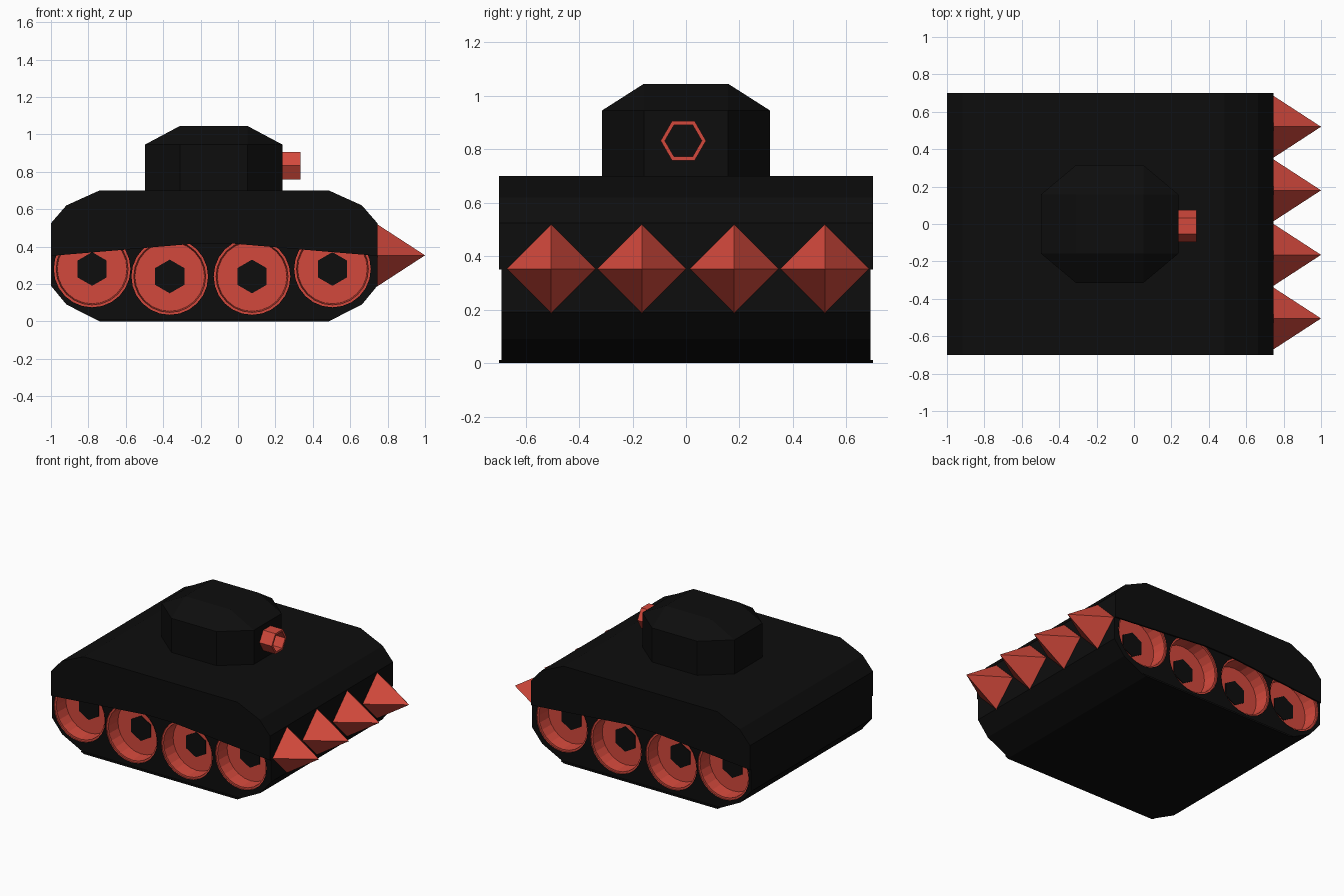
import bpy, bmesh, math
from mathutils import Vector

if "Cube" in bpy.data.objects:
    bpy.data.objects.remove(bpy.data.objects["Cube"], do_unlink=True)


def make_material(name, rgb):
    mat = bpy.data.materials.new(name)
    mat.use_nodes = True
    mat.diffuse_color = (*rgb, 1)
    mat.node_tree.nodes["Principled BSDF"].inputs["Base Color"].default_value = (*rgb, 1)
    return mat


BLACK = make_material("matte black", (0.004, 0.004, 0.004))
RED = make_material("coral red", (0.65, 0.066, 0.045))


def finish(bm, name, *mats, index=0):
    """Turn a bmesh into an object with the given materials."""
    bmesh.ops.recalc_face_normals(bm, faces=bm.faces)
    for f in bm.faces:
        f.material_index = index
    mesh = bpy.data.meshes.new(name)
    bm.to_mesh(mesh)
    bm.free()
    for m in mats:
        mesh.materials.append(m)
    obj = bpy.data.objects.new(name, mesh)
    bpy.context.collection.objects.link(obj)
    return obj


def prism(bm, outline, y0, y1):
    """Extrude an x-z outline from y0 to y1."""
    face = bm.faces.new([bm.verts.new((x, y0, z)) for x, z in outline])
    out = bmesh.ops.extrude_face_region(bm, geom=[face])["geom"]
    verts = [v for v in out if isinstance(v, bmesh.types.BMVert)]
    bmesh.ops.translate(bm, vec=(0, y1 - y0, 0), verts=verts)


def ring(cx, cz, radius, sides, phase=0.0):
    step = math.tau / sides
    return [(cx + radius * math.cos(phase + i * step),
             cz + radius * math.sin(phase + i * step)) for i in range(sides)]


def bridge(bm, loops, closed=False):
    """Skin consecutive vertex loops; cap the ends unless closed."""
    pairs = list(zip(loops, loops[1:]))
    if closed:
        pairs.append((loops[-1], loops[0]))
    else:
        bm.faces.new(loops[0])
        bm.faces.new(loops[-1])
    for a, b in pairs:
        for i in range(len(a)):
            j = (i + 1) % len(a)
            bm.faces.new((a[i], a[j], b[j], b[i]))


MID = -0.1275     # middle of the hull along x
SIDE = 0.69       # hull side plane
WHEELS = [(-0.78, 0.28), (-0.365, 0.24), (0.075, 0.24), (0.505, 0.28)]

# Hull: extruded profile with chamfered ends
half_top = [(0.6125, 0.70), (0.79, 0.62), (0.8725, 0.525)]
half_low = [(0.8725, 0.19), (0.79, 0.09), (0.6125, 0.0)]
right = half_top + half_low
profile = [(MID + x, z) for x, z in right] + [(MID - x, z) for x, z in reversed(right)]
bm = bmesh.new()
prism(bm, profile, -SIDE, SIDE)
hull = finish(bm, "hull", BLACK, RED)

# Wheel dishes: stepped recesses carved into both sides of the hull
bm = bmesh.new()
for side in (-1, 1):
    for cx, cz in WHEELS:
        steps = [(0.73, 0.205), (0.68, 0.205), (0.68, 0.192), (0.58, 0.186)]
        bridge(bm, [[bm.verts.new((x, side * y, z)) for x, z in ring(cx, cz, r, 24)]
                    for y, r in steps])
cutter = finish(bm, "wheel_dish_cutter", BLACK, RED, index=1)
cutter.hide_render = True
cut = hull.modifiers.new("wheel_dishes", 'BOOLEAN')
cut.operation = 'DIFFERENCE'
cut.solver = 'EXACT'
cut.object = cutter
bpy.context.view_layer.objects.active = hull
bpy.ops.object.modifier_apply(modifier=cut.name)
bpy.data.objects.remove(cutter, do_unlink=True)

# Wheel hubs: thin hexagonal plates at the bottom of each dish
bm = bmesh.new()
for side in (-1, 1):
    for cx, cz in WHEELS:
        prism(bm, ring(cx, cz, 0.09, 6, math.pi / 2), side * 0.578, side * 0.586)
finish(bm, "wheel_hubs", BLACK)

# Side skirts: thin plates with an arched lower edge
arch = [(-0.8725, 0.35), (-0.48, 0.383), (-0.11, 0.415),
        (0.11, 0.415), (0.48, 0.383), (0.8725, 0.35)]
outline = [(MID + x, z) for x, z in
           arch + list(reversed(half_top)) + [(-x, z) for x, z in half_top]]
for side, label in ((-1, "front"), (1, "back")):
    bm = bmesh.new()
    prism(bm, outline, side * (SIDE - 0.001), side * 0.70)
    finish(bm, label + "_skirt", BLACK)

# Lower lips along the bottom edges of the hull
bm = bmesh.new()
for side in (-1, 1):
    lip = [(MID - 0.6125, 0), (MID + 0.6125, 0), (MID + 0.635, 0.012), (MID - 0.635, 0.012)]
    prism(bm, lip, side * (SIDE - 0.001), side * 0.70)
finish(bm, "bottom_lips", BLACK)

# Turret: box with chamfered corners and top
hx, hy, tx, ty = 0.3675, 0.315, 0.18, 0.158
bm = bmesh.new()
for sx in (-1, 1):
    for sy in (-1, 1):
        bm.verts.new((sx * tx, sy * ty, 1.045))
        for z in (0.69, 0.945):
            bm.verts.new((sx * hx, sy * ty, z))
            bm.verts.new((sx * tx, sy * hy, z))
bmesh.ops.convex_hull(bm, input=bm.verts)
bmesh.ops.dissolve_limit(bm, angle_limit=0.02, verts=bm.verts, edges=bm.edges)
bmesh.ops.translate(bm, vec=(-0.13, 0, 0), verts=bm.verts)
finish(bm, "turret", BLACK)

# Gun barrel: short open hexagonal tube
bm = bmesh.new()
bridge(bm, [[bm.verts.new((x, y, z)) for y, z in ring(-0.01, 0.832, r, 6)]
            for x, r in ((0.23, 0.085), (0.335, 0.085), (0.335, 0.069), (0.23, 0.069))],
       closed=True)
finish(bm, "gun_barrel", RED)

# Spikes: row of four-sided pyramids on the end plate
for n, y in enumerate((-0.505, -0.165, 0.18, 0.52), 1):
    bm = bmesh.new()
    base = [bm.verts.new((0.74, y + dy, z)) for dy, z in ring(0, 0.353, 0.169, 4)]
    tip = bm.verts.new(Vector((1.0, y, 0.353)))
    bm.faces.new(base)
    for i in range(4):
        bm.faces.new((base[i], base[(i + 1) % 4], tip))
    finish(bm, "spike_%d" % n, RED)
